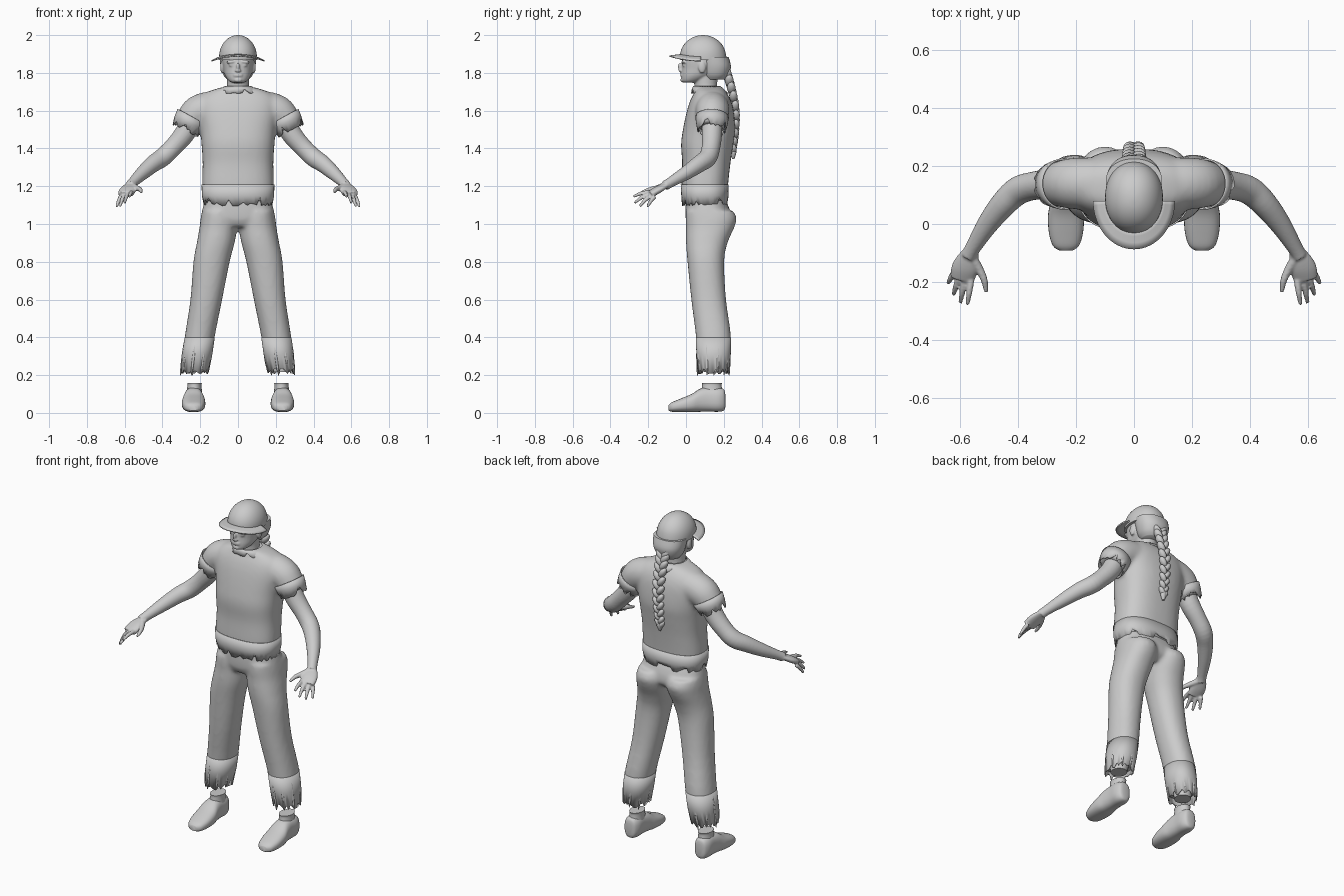
import bpy, bmesh, math, random
from mathutils import Vector, Matrix

random.seed(4)
cube = bpy.data.objects.get("Cube")
if cube:
    bpy.data.objects.remove(cube)

grey = bpy.data.materials.new("plain_grey")
grey.use_nodes = True
grey.diffuse_color = (0.6, 0.6, 0.6, 1)
grey.node_tree.nodes["Principled BSDF"].inputs["Base Color"].default_value = (0.6, 0.6, 0.6, 1)


def finish(name, bm, voxel=0, thick=0, soften=6):
    """Turn a bmesh into a smooth object, fusing overlaps or thickening a shell."""
    bmesh.ops.recalc_face_normals(bm, faces=bm.faces)
    mesh = bpy.data.meshes.new(name)
    bm.to_mesh(mesh)
    bm.free()
    mesh.materials.append(grey)
    ob = bpy.data.objects.new(name, mesh)
    bpy.context.collection.objects.link(ob)
    if voxel:
        mod = ob.modifiers.new("fuse", "REMESH")
        mod.mode, mod.voxel_size, mod.use_smooth_shade = "VOXEL", voxel, True
        mod = ob.modifiers.new("soften", "SMOOTH")
        mod.factor, mod.iterations = 0.5, soften
    if thick:
        mod = ob.modifiers.new("cloth", "SOLIDIFY")
        mod.thickness, mod.offset = thick, 0
    bpy.ops.object.select_all(action="DESELECT")
    bpy.context.view_layer.objects.active = ob
    ob.select_set(True)
    bpy.ops.object.shade_smooth_by_angle(angle=math.radians(50))
    return ob


def spline(rows, k=4):
    """Catmull-Rom interpolation of equal-length rows of numbers."""
    out = []
    for i in range(len(rows) - 1):
        p = [Vector(rows[min(max(j, 0), len(rows) - 1)]) for j in range(i - 1, i + 3)]
        for s in range(k):
            t = s / k
            out.append(p[1] + (p[2] - p[0]) * (t / 2)
                       + (2 * p[0] - 5 * p[1] + 4 * p[2] - p[3]) * (t * t / 2)
                       + (3 * (p[1] - p[2]) + p[3] - p[0]) * (t ** 3 / 2))
    return out + [Vector(rows[-1])]


def stack(rows, k=4):
    """Rows of (centre x, z, half width, front y, back y) become level rings."""
    return [(Vector((x, (f + b) / 2, z)), Vector((w, 0, 0)), Vector((0, (b - f) / 2, 0)))
            for x, z, w, f, b in spline(rows, k)]


def limb(rows, k=4, flat=1.0):
    """Rows of (x, y, z, radius) become rings across a path."""
    pts = spline(rows, k)
    rings = []
    for i, p in enumerate(pts):
        d = (pts[min(i + 1, len(pts) - 1)] - pts[max(i - 1, 0)]).to_3d().normalized()
        side = d.cross(Vector((0, 0, 1))).normalized()
        rings.append((p.to_3d(), side * p[3], d.cross(side) * p[3] * flat))
    return rings


def loft(bm, rings, n=32, power=2.0, caps=True, jag=0):
    """Skin the rings; jag frays the last edge."""
    def bend(v):
        return math.copysign(abs(v) ** (2 / power), v)
    loops = []
    for c, a, b in rings:
        angs = [2 * math.pi * i / n for i in range(n)]
        loops.append([bm.verts.new(c + a * bend(math.cos(t)) + b * bend(math.sin(t))) for t in angs])
    for lo, hi in zip(loops, loops[1:]):
        for i in range(n):
            bm.faces.new((lo[i], lo[(i + 1) % n], hi[(i + 1) % n], hi[i]))
    if caps:
        bm.faces.new(loops[0])
        bm.faces.new(loops[-1])
    if jag:
        for v, u in zip(loops[-1], loops[-2]):
            v.co = v.co.lerp(u.co, random.random() ** 2 * jag)


def blob(bm, loc, size, tilt=0, axis="Y"):
    m = Matrix.Translation(loc) @ Matrix.Rotation(tilt, 4, axis) @ Matrix.Diagonal((*size, 1))
    bmesh.ops.create_uvsphere(bm, u_segments=16, v_segments=10, radius=1, matrix=m)


def flip(rows):
    return [(-r[0], *r[1:]) for r in rows]


# Shirt: body and sleeves fused together
shirt_rows = [(0, 1.12, .18, -.018, .218), (0, 1.2, .19, -.024, .222), (0, 1.32, .187, -.02, .235),
              (0, 1.42, .193, -.026, .25), (0, 1.5, .2, -.016, .26), (0, 1.6, .215, .005, .252),
              (0, 1.66, .205, .025, .235), (0, 1.7, .16, .045, .21), (0, 1.725, .08, .05, .185)]
sleeve = [(.1, .14, 1.61, .09), (.16, .14, 1.61, .09), (.215, .14, 1.59, .088),
          (.25, .138, 1.55, .08), (.273, .136, 1.51, .073)]
bm = bmesh.new()
loft(bm, stack(shirt_rows), 40, 2.5)
for rows in (sleeve, flip(sleeve)):
    loft(bm, limb(rows))
finish("shirt", bm, .011, soften=8)

# Torn edges of the shirt
bm = bmesh.new()
loft(bm, stack([(0, 1.21, .19, -.025, .223), (0, 1.15, .188, -.022, .222), (0, 1.095, .178, -.018, .216)], 1),
     64, 2.5, False, .9)
finish("shirt_hem", bm, thick=.006)
bm = bmesh.new()
loft(bm, stack([(0, 1.728, .068, .04, .18), (0, 1.715, .09, .034, .196), (0, 1.69, .125, .03, .222)], 1),
     36, 2.1, False, 1)
finish("shirt_collar", bm, thick=.006)

# Trousers: hips and legs fused together
leg = [(.1, 1.07, .09, .0, .25), (.1, 1.03, .098, -.002, .268), (.104, .98, .1, .0, .255),
       (.118, .9, .1, .0, .22), (.14, .8, .096, .008, .202), (.168, .6, .084, .028, .212),
       (.203, .4, .079, .053, .238), (.224, .25, .073, .062, .226)]
bm = bmesh.new()
loft(bm, stack([(0, 1.15, .17, 0, .2), (0, 1.08, .188, -.004, .23), (0, 1.02, .196, 0, .235),
                (0, .985, .17, .02, .2)]), 40, 2.4)
for rows in (leg, flip(leg)):
    loft(bm, stack(rows), 32, 2.2)
finish("trousers", bm, .011, soften=6)

arm = [(.23, .138, 1.575, .056), (.285, .137, 1.475, .054), (.345, .132, 1.405, .049), (.4, .115, 1.352, .049),
       (.45, .07, 1.318, .045), (.505, 0, 1.27, .037), (.555, -.08, 1.222, .027), (.572, -.11, 1.203, .027)]
palm = [(.56, -.09, 1.213, .025), (.572, -.12, 1.198, .038), (.585, -.155, 1.178, .046), (.594, -.19, 1.157, .042)]
fingers = [((.563, -.195, 1.168), (.575, -.278, 1.145)), ((.585, -.195, 1.158), (.6, -.272, 1.112)),
           ((.605, -.185, 1.148), (.624, -.245, 1.094)), ((.62, -.165, 1.145), (.643, -.205, 1.09))]
thumb = [(.56, -.115, 1.202, .018), (.535, -.155, 1.19, .015), (.517, -.195, 1.182, .012), (.511, -.235, 1.168, .007)]
shoe = [(-.092, .022, .012, .042), (-.075, .045, .006, .056), (-.03, .059, .004, .075), (.03, .062, .004, .1),
        (.075, .054, .006, .128), (.12, .049, .007, .136), (.17, .048, .006, .134), (.2, .036, .012, .125),
        (.208, .02, .03, .1)]

for side, s in (("left", 1), ("right", -1)):
    def mir(rows):
        return rows if s > 0 else flip(rows)

    # Torn sleeve cuff
    bm = bmesh.new()
    loft(bm, limb(mir([(.243, .138, 1.565, .086), (.26, .137, 1.535, .081), (.282, .135, 1.492, .072)]), 1),
         32, 2, False, .9)
    finish(side + "_sleeve_cuff", bm, thick=.006)

    # Torn trouser cuff with an open end
    bm = bmesh.new()
    loft(bm, stack(mir([(.203, .4, .077, .055, .236), (.216, .31, .077, .058, .234),
                        (.229, .207, .07, .064, .222)]), 1), 40, 2.2, False, .3)
    finish(side + "_trouser_cuff", bm, thick=.006)

    # Raised tatters down the shin
    bm = bmesh.new()
    for i in range(9):
        a = i * 2 * math.pi / 9 + .3
        p = Vector((s * .218 + .074 * math.cos(a), .144 + .085 * math.sin(a), .3))
        blob(bm, p, (.007, .007, random.uniform(.05, .11)), s * -.13)
    finish(side + "_trouser_tatters", bm)

    # Arm, hand and fingers fused together
    bm = bmesh.new()
    loft(bm, limb(mir(arm)), 24)
    loft(bm, limb(mir(palm), flat=.42), 20, 2.3)
    for base, tip in fingers:
        mid = Vector(base).lerp(Vector(tip), .5) + Vector((0, 0, .006))
        loft(bm, limb(mir([(*base, .0115), (*mid, .0105), (*tip, .007)])), 12)
    loft(bm, limb(mir(thumb)), 12)
    finish(side + "_arm", bm, .005, soften=3)

    # Ankle, sock and shoe
    bm = bmesh.new()
    loft(bm, stack([(s * .228, .217, .045, .095, .19), (s * .226, .26, .05, .09, .2)]), 20)
    finish(side + "_ankle", bm)
    bm = bmesh.new()
    loft(bm, stack([(s * .232, .1, .04, .08, .195), (s * .23, .145, .035, .088, .186),
                    (s * .23, .158, .037, .086, .19)], 2), 24, 2, True)
    finish(side + "_sock", bm, thick=.004)
    bm = bmesh.new()
    loft(bm, [(Vector((s * .235, y, (lo + hi) / 2)), Vector((w, 0, 0)), Vector((0, 0, (hi - lo) / 2)))
              for y, w, lo, hi in spline(shoe)], 28, 2.5)
    finish(side + "_shoe", bm)

# Head, neck and facial features fused together
bm = bmesh.new()
loft(bm, stack([(0, 1.748, .028, -.012, .05), (0, 1.757, .048, -.022, .08), (0, 1.785, .068, -.024, .14),
                (0, 1.82, .078, -.022, .19), (0, 1.87, .085, -.02, .2), (0, 1.92, .08, -.01, .19)]), 32, 2.2)
loft(bm, stack([(0, 1.66, .075, .04, .18), (0, 1.72, .058, .045, .165), (0, 1.8, .06, .04, .17)]), 28)
blob(bm, (0, -.026, 1.828), (.01, .016, .026), .35, "X")
blob(bm, (0, -.028, 1.812), (.017, .012, .009))
for z in (1.784, 1.793):
    blob(bm, (0, -.022, z), (.024, .009, .0055))
blob(bm, (0, -.018, 1.762), (.022, .012, .012))
for s in (1, -1):
    blob(bm, (s * .036, -.01, 1.858), (.026, .015, .008), s * .1)
    blob(bm, (s * .034, -.008, 1.84), (.015, .012, .007))
    blob(bm, (s * .084, .085, 1.83), (.01, .02, .032))
finish("head", bm, .005, soften=2)

# Hair gathered under the back of the cap
bm = bmesh.new()
loft(bm, stack([(0, 1.765, .058, .1, .205), (0, 1.79, .078, .085, .226), (0, 1.835, .092, .075, .238),
                (0, 1.885, .097, .07, .225)]), 36, 2.2)
finish("hair", bm)

# Braid of alternating strands
bm = bmesh.new()
path = spline([(.215, 1.8), (.24, 1.72), (.264, 1.6), (.262, 1.48), (.25, 1.385)], 5)
for i, (y, z) in enumerate(path):
    r = .034 - .012 * i / len(path)
    s = 1 if i % 2 else -1
    blob(bm, (s * r * .5, y, z), (r * .62, r * .72, r * 1.15), s * .6)
finish("braid", bm)
bm = bmesh.new()
loft(bm, stack([(0, 1.4, .015, .24, .265), (0, 1.375, .018, .238, .266), (0, 1.345, .006, .243, .256)]), 12)
finish("braid_tip", bm)

# Cap crown and brim
bm = bmesh.new()
dome = [(0, 1.868, .1, -.03, .214), (0, 1.885, .1, -.032, .214)]
for i in range(1, 9):
    a = i * math.pi / 16.6
    c = math.cos(a)
    dome.append((0, 1.885 + .115 * math.sin(a), .1 * c, .09 - .122 * c, .09 + .122 * c))
loft(bm, stack(dome, 2), 40, 2.1)
finish("cap_crown", bm)

bm = bmesh.new()
rows = []
for i in range(33):
    t = math.pi * (1 + i / 32)
    c, s = math.cos(t), math.sin(t)
    row = []
    for k in (0, .33, .66, 1):
        x, y = c * (.09 + .05 * k), .08 + s * (.1 + .067 * k)
        row.append(bm.verts.new((x, y, 1.897 - 1.3 * x * x - .008 * k)))
    rows.append(row)
for a, b in zip(rows, rows[1:]):
    for k in range(3):
        bm.faces.new((a[k], a[k + 1], b[k + 1], b[k]))
finish("cap_brim", bm, thick=.007)
